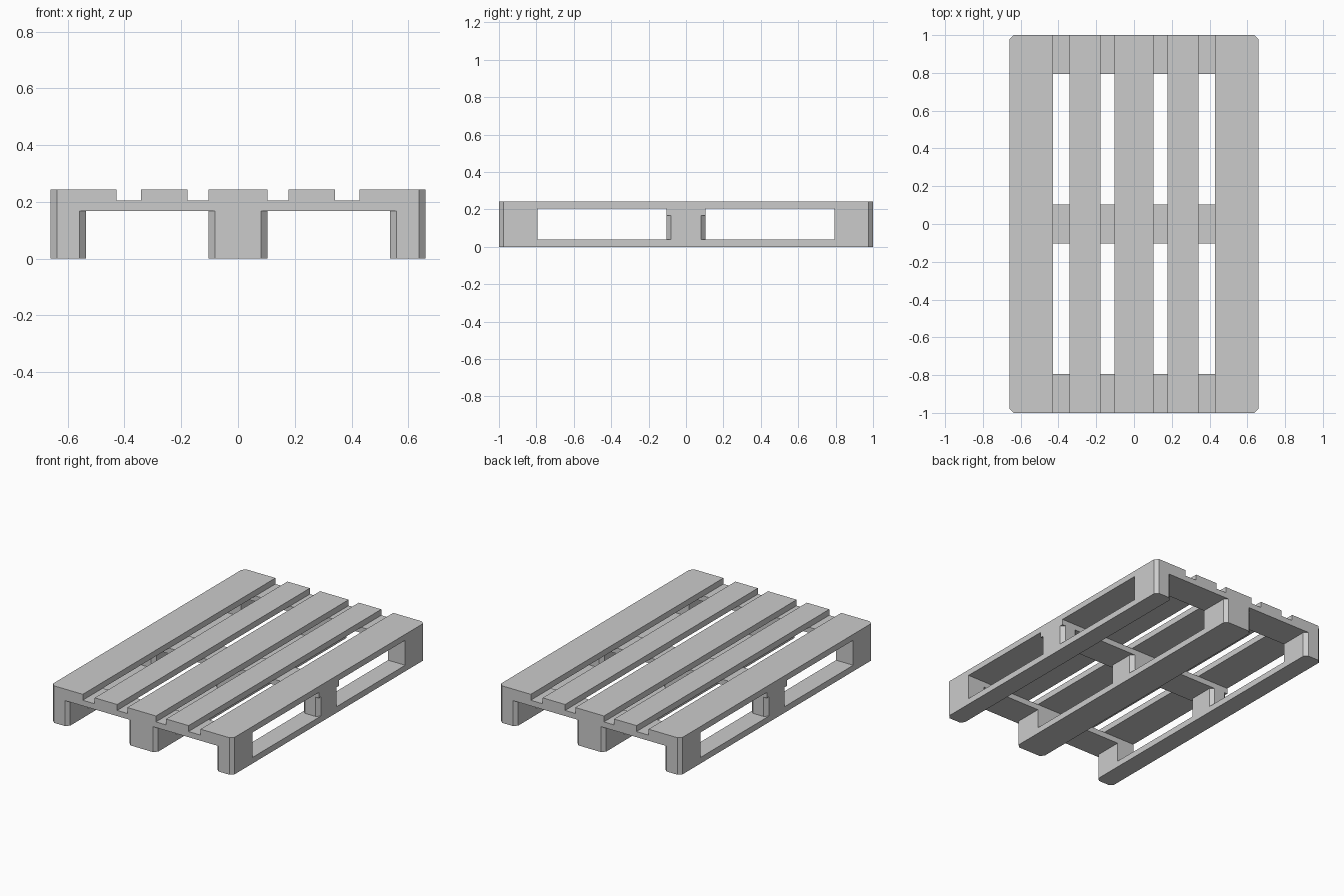
import bpy, bmesh

if "Cube" in bpy.data.objects:
    bpy.data.objects.remove(bpy.data.objects["Cube"])

CH = 0.023                                  # corner cut
Z_RUNNER, Z_BLOCK, Z_CROSS, Z_TOP = 0.04, 0.167, 0.204, 0.243
HALF_W, HALF_L = 0.66, 1.0


def board(name, x0, x1, y0, y1, z0, z1, cut=""):
    """Upright prism; cut names the chamfered corners: a=-x-y b=+x-y c=+x+y d=-x+y."""
    corners = [("a", x0, y0, 1, 1), ("b", x1, y0, -1, 1),
               ("c", x1, y1, -1, -1), ("d", x0, y1, 1, -1)]
    pts = []
    for key, x, y, sx, sy in corners:
        if key in cut:
            pair = [(x, y + sy * CH), (x + sx * CH, y)]
            pts += pair if key in "ac" else pair[::-1]
        else:
            pts.append((x, y))
    bm = bmesh.new()
    base = bm.faces.new([bm.verts.new((x, y, z0)) for x, y in pts])
    ext = bmesh.ops.extrude_face_region(bm, geom=[base])
    top = [v for v in ext["geom"] if isinstance(v, bmesh.types.BMVert)]
    bmesh.ops.translate(bm, vec=(0, 0, z1 - z0), verts=top)
    bmesh.ops.recalc_face_normals(bm, faces=bm.faces)
    mesh = bpy.data.meshes.new(name)
    bm.to_mesh(mesh)
    bm.free()
    bpy.context.collection.objects.link(bpy.data.objects.new(name, mesh))


# Deck boards
for name, x0, x1, cut in [("left_deck_board", -HALF_W, -0.428, "ad"),
                          ("left_inner_deck_board", -0.341, -0.178, ""),
                          ("centre_deck_board", -0.104, 0.104, ""),
                          ("right_inner_deck_board", 0.178, 0.341, ""),
                          ("right_deck_board", 0.428, HALF_W, "bc")]:
    board(name, x0, x1, -HALF_L, HALF_L, Z_CROSS, Z_TOP, cut)

rows = [("front", -HALF_L, -0.793, "ab"), ("middle", -0.104, 0.104, "abcd"),
        ("back", 0.793, HALF_L, "cd")]
columns = [("left", -HALF_W, -0.535), ("centre", -0.104, 0.104), ("right", 0.535, HALF_W)]

# Cross boards under the deck
for row, y0, y1, cut in rows:
    board(row + "_cross_board", -HALF_W, HALF_W, y0, y1, Z_BLOCK, Z_CROSS,
          "" if row == "middle" else cut)

# Bottom runners and spacer blocks
for col, x0, x1 in columns:
    board(col + "_runner", x0, x1, -HALF_L, HALF_L, 0, Z_RUNNER, "abcd")
    for row, y0, y1, cut in rows:
        board(f"{row}_{col}_block", x0, x1, y0, y1, Z_RUNNER, Z_BLOCK, cut)
